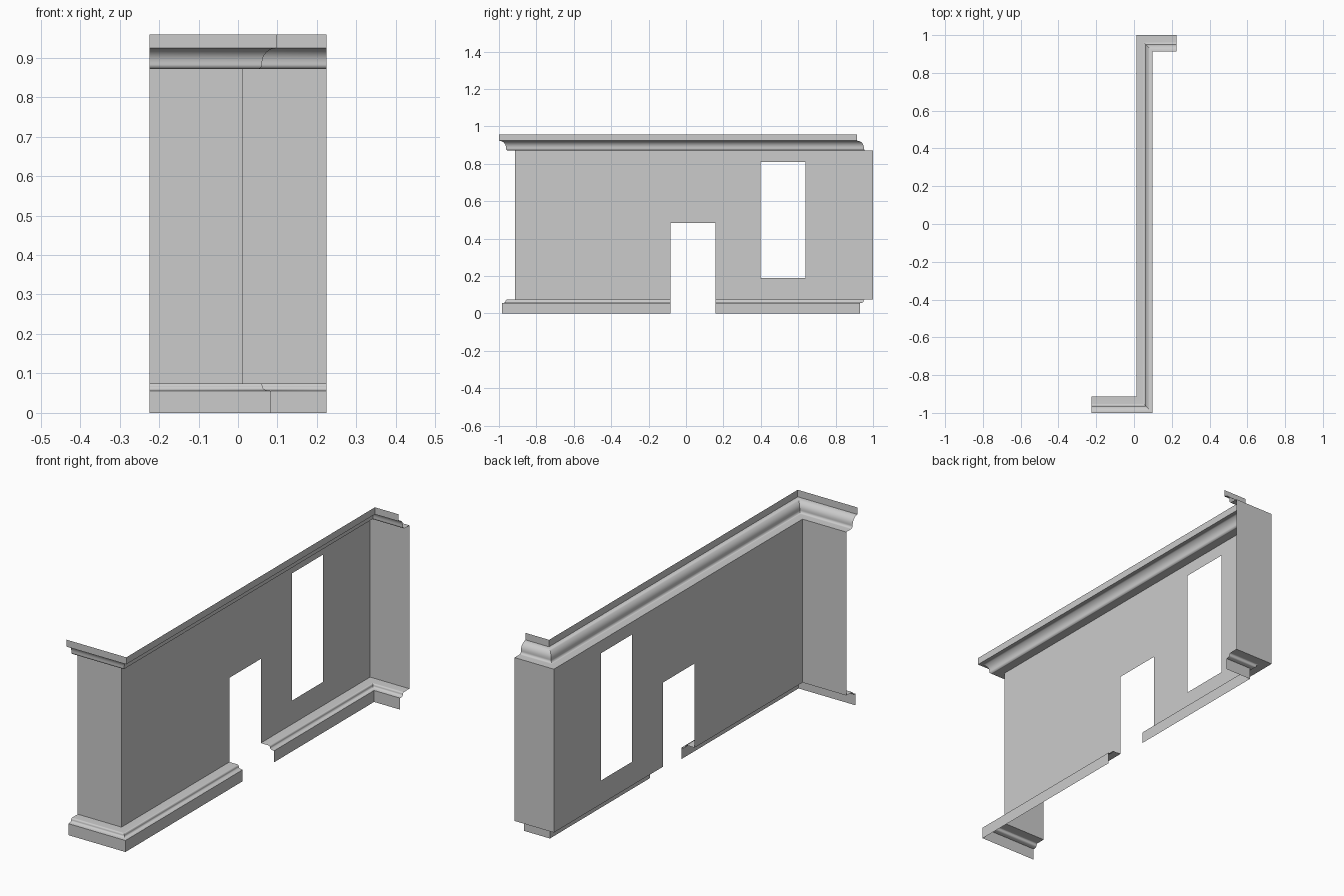
import bpy
import bmesh
from math import cos, sin, radians

cube = bpy.data.objects.get("Cube")
if cube:
    bpy.data.objects.remove(cube, do_unlink=True)

END_X = 0.224                 # free ends of the two return walls
WALL_X = 0.012                # plane of the long wall
FRONT_Y, BACK_Y = -0.914, 1.0  # planes of the two return walls
WALL_BASE, WALL_TOP = 0.075, 0.871
DOOR = (-0.083, 0.158, 0.0, 0.485)   # y0, y1, z0, z1
WINDOW = (0.398, 0.639, 0.19, 0.81)

plaster = bpy.data.materials.new("plaster_grey")
plaster.use_nodes = True
GREY = (0.6, 0.6, 0.6, 1.0)
plaster.diffuse_color = GREY
plaster.node_tree.nodes["Principled BSDF"].inputs["Base Color"].default_value = GREY


def finish(name, bm, smooth=False):
    """Turn a bmesh into a named, coloured object."""
    bmesh.ops.remove_doubles(bm, verts=bm.verts, dist=0.0001)
    mesh = bpy.data.meshes.new(name)
    bm.to_mesh(mesh)
    bm.free()
    mesh.materials.append(plaster)
    obj = bpy.data.objects.new(name, mesh)
    bpy.context.collection.objects.link(obj)
    if smooth:
        bpy.ops.object.select_all(action="DESELECT")
        obj.select_set(True)
        bpy.context.view_layer.objects.active = obj
        bpy.ops.object.shade_smooth_by_angle(angle=radians(35))
    return obj


def arc(cx, cz, rx, rz, start, end, steps=8):
    """Elliptical arc as (offset, height) points."""
    angles = [radians(start + (end - start) * i / steps) for i in range(steps + 1)]
    return [(cx + rx * cos(a), cz + rz * sin(a)) for a in angles]


def front_end(o):
    return (-END_X, FRONT_Y - o)


def front_corner(o):
    return (WALL_X + o, FRONT_Y - o)


def back_corner(o):
    return (WALL_X + o, BACK_Y - o)


def back_end(o):
    return (END_X, BACK_Y - o)


def jamb(y):
    return lambda o: (WALL_X + o, y)


def sweep(name, stations, profile, smooth=True):
    """Sweep an open profile along mitred stations."""
    bm = bmesh.new()
    rows = [[bm.verts.new((*place(o), z)) for o, z in profile] for place in stations]
    for a, b in zip(rows, rows[1:]):
        for j in range(len(profile) - 1):
            bm.faces.new((a[j], b[j], b[j + 1], a[j + 1]))
    return finish(name, bm, smooth)


# Return walls at both ends
wall_profile = [(0, WALL_BASE), (0, WALL_TOP)]
sweep("front_return_wall", [front_end, front_corner], wall_profile, False)
sweep("back_return_wall", [back_corner, back_end], wall_profile, False)

# Long wall with doorway and window openings
ys = sorted([FRONT_Y, BACK_Y, *DOOR[:2], *WINDOW[:2]])
zs = sorted([WALL_BASE, WALL_TOP, DOOR[3], *WINDOW[2:]])
bm = bmesh.new()
for y0, y1 in zip(ys, ys[1:]):
    for z0, z1 in zip(zs, zs[1:]):
        y, z = (y0 + y1) / 2, (z0 + z1) / 2
        if any(h[0] < y < h[1] and h[2] < z < h[3] for h in (DOOR, WINDOW)):
            continue
        corners = [(y0, z0), (y1, z0), (y1, z1), (y0, z1)]
        bm.faces.new([bm.verts.new((WALL_X, *c)) for c in corners])
finish("long_wall", bm)

# Skirting, interrupted by the doorway
skirting = ([(0.071, 0)]
            + arc(0.071, 0.066, 0.021, 0.010, 270, 180)
            + arc(0.042, 0.066, 0.008, 0.009, 0, 90)[1:]
            + [(0, WALL_BASE)])
sweep("front_skirting", [front_end, front_corner, jamb(DOOR[0])], skirting)
sweep("back_skirting", [jamb(DOOR[1]), back_corner, back_end], skirting)

# Cornice around the top
cornice = ([(0, WALL_TOP)]
           + arc(0.037, 0.883, 0.012, 0.012, -90, 0)
           + arc(0.086, 0.887, 0.037, 0.037, 180, 90)
           + [(0.086, 0.958)])
sweep("cornice", [front_end, front_corner, back_corner, back_end], cornice)
